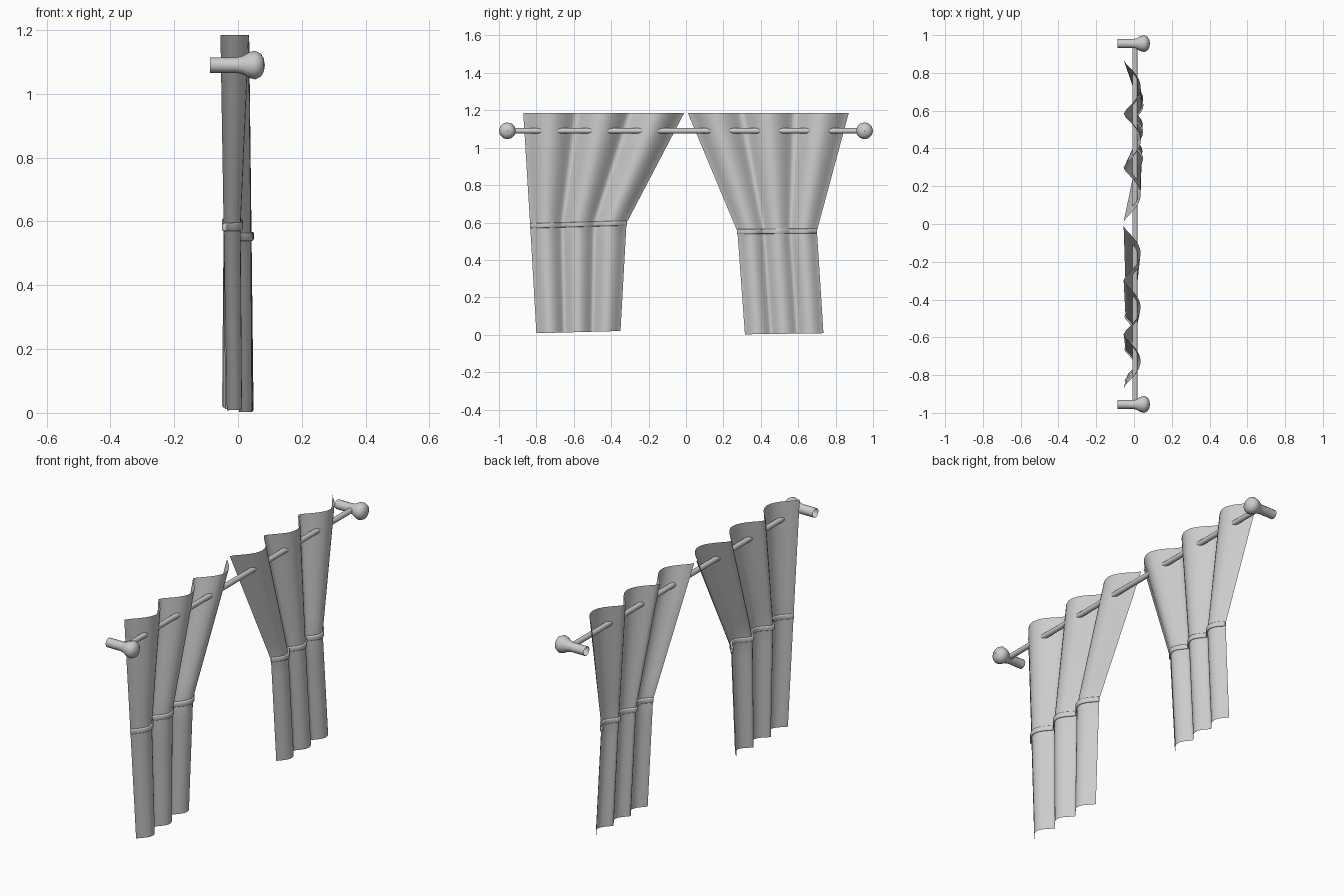
import bpy, math
from mathutils import Vector

cube = bpy.data.objects.get("Cube")
if cube:
    bpy.data.objects.remove(cube)

grey = bpy.data.materials.new("light grey")
grey.use_nodes = True
color = (0.6, 0.6, 0.6, 1)
grey.diffuse_color = color
grey.node_tree.nodes["Principled BSDF"].inputs["Base Color"].default_value = color

FOLDS, SEGS = 3, 14


def make_object(name, verts, faces):
    mesh = bpy.data.meshes.new(name)
    mesh.from_pydata(verts, [], faces)
    mesh.materials.append(grey)
    for poly in mesh.polygons:
        poly.use_smooth = True
    obj = bpy.data.objects.new(name, mesh)
    bpy.context.collection.objects.link(obj)
    return obj


def grid(name, rows, closed=False):
    """Skin a list of equally long point rows."""
    n = len(rows[0])
    verts = [p for row in rows for p in row]
    faces = []
    for r in range(len(rows) - 1):
        for i in range(n if closed else n - 1):
            j = (i + 1) % n
            faces.append((r * n + i, r * n + j, (r + 1) * n + j, (r + 1) * n + i))
    return make_object(name, verts, faces)


def fold(u):
    """Rounded pleats bulging to +x with tight valleys between them."""
    s = math.sin(math.pi * FOLDS * u)
    e = 0.15
    return (math.sqrt(s * s + e * e) - e) / (math.sqrt(1 + e * e) - e)


def pleat_row(start, end, depth, dz=0.0):
    a, b = Vector(start), Vector(end)
    count = FOLDS * SEGS
    return [a.lerp(b, i / count) + Vector((depth * fold(i / count), 0, dz))
            for i in range(count + 1)]


def curtain(side, top, tie, bottom):
    rows = []
    for upper, lower in ((top, tie), (tie, bottom)):
        a, b = pleat_row(*upper), pleat_row(*lower)
        for k in range(6):
            rows.append([p.lerp(q, k / 6) for p, q in zip(a, b)])
    rows.append(pleat_row(*bottom))
    grid(side + "_curtain", rows)
    # Tie band wrapped around the gathered cloth
    band = grid(side + "_tie_band", [pleat_row(*tie, dz=h) for h in (0.013, 0, -0.013)])
    solid = band.modifiers.new("thickness", "SOLIDIFY")
    solid.thickness = 0.014
    solid.offset = 0
    bevel = band.modifiers.new("soft edge", "BEVEL")
    bevel.width = 0.004
    bevel.segments = 2


# Each row: start point, end point, pleat depth
curtain("right",
        ((-0.055, -0.87, 1.185), (-0.055, -0.01, 1.185), 0.09),
        ((-0.045, -0.833, 0.582), (-0.045, -0.318, 0.597), 0.053),
        ((-0.035, -0.80, 0.008), (-0.05, -0.35, 0.02), 0.05))
curtain("left",
        ((-0.055, 0.01, 1.185), (-0.055, 0.87, 1.185), 0.09),
        ((0.0, 0.275, 0.551), (0.003, 0.70, 0.555), 0.04),
        ((0.003, 0.315, 0.002), (0.01, 0.735, 0.008), 0.04))


def circle(radius, sides):
    return [(radius * math.cos(2 * math.pi * i / sides),
             radius * math.sin(2 * math.pi * i / sides)) for i in range(sides)]


# Rod
ROD_Z = 1.09
grid("curtain_rod", [[(0.005 + a, y, ROD_Z + b) for a, b in circle(0.014, 12)]
                     for y in (-0.95, 0.95)], closed=True)

# Wall brackets: open stem flaring into a round knob
profile = [(-0.088, 0.024), (-0.005, 0.024), (0.015, 0.029), (0.034, 0.04),
           (0.054, 0.045), (0.072, 0.036), (0.081, 0.02), (0.084, 0.001)]
for side, y in (("right", -0.955), ("left", 0.955)):
    grid(side + "_bracket", [[(x, y + a, ROD_Z + b) for a, b in circle(r, 12)]
                             for x, r in profile], closed=True)
